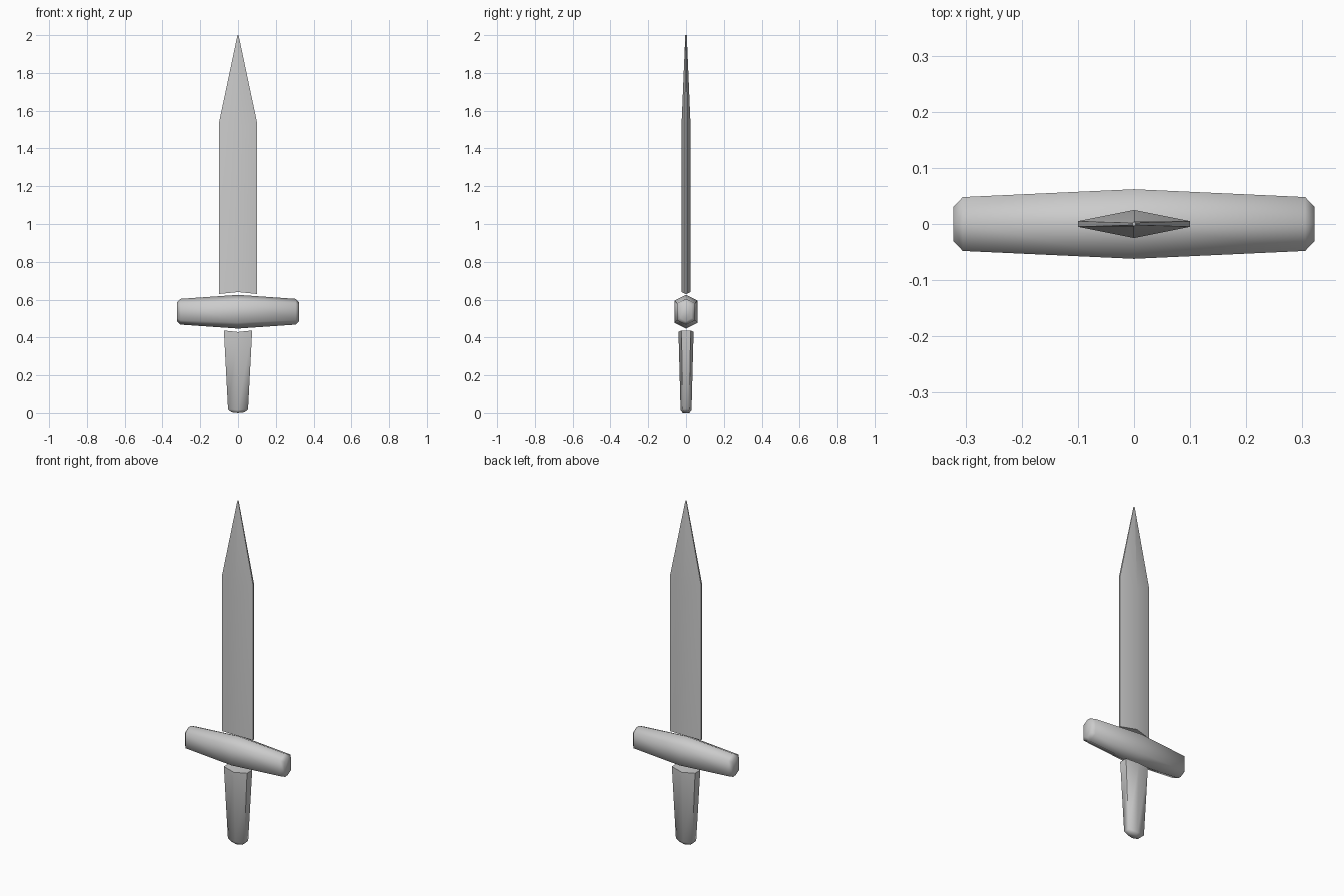
import bpy, bmesh, math

if "Cube" in bpy.data.objects:
    bpy.data.objects.remove(bpy.data.objects["Cube"])


def hex_ring(wide, thick, edge, level, mid_level):
    """Flattened hexagon: ridge points on the thick axis, narrow flats at both ends."""
    return [(-wide, -edge, level), (0, -thick, mid_level), (wide, -edge, level),
            (wide, edge, level), (0, thick, mid_level), (-wide, edge, level)]


def loft(name, rings):
    bm = bmesh.new()
    loops = [[bm.verts.new(p) for p in ring] for ring in rings]
    for a, b in zip(loops, loops[1:]):
        for i in range(6):
            j = (i + 1) % 6
            bm.faces.new((a[i], a[j], b[j], b[i]))
    # End caps split along the ridge so they can be slightly bent
    for ring in (loops[0], loops[-1]):
        bm.faces.new((ring[0], ring[1], ring[4], ring[5]))
        bm.faces.new((ring[1], ring[2], ring[3], ring[4]))
    bmesh.ops.recalc_face_normals(bm, faces=bm.faces)
    mesh = bpy.data.meshes.new(name)
    bm.to_mesh(mesh)
    bm.free()
    obj = bpy.data.objects.new(name, mesh)
    bpy.context.collection.objects.link(obj)
    bpy.ops.object.select_all(action='DESELECT')
    obj.select_set(True)
    bpy.context.view_layer.objects.active = obj
    bpy.ops.object.shade_smooth_by_angle(angle=math.radians(70))
    return obj


# Blade with a central ridge, tapering to the tip
loft("blade", [
    hex_ring(0.10, 0.025, 0.005, 0.63, 0.64),
    hex_ring(0.10, 0.025, 0.005, 1.54, 1.50),
    hex_ring(0.003, 0.004, 0.002, 2.0, 2.0),
])

# Grip, narrowing downwards to a bevelled butt
loft("grip", [
    hex_ring(0.036, 0.018, 0.012, 0.004, 0.0),
    hex_ring(0.053, 0.029, 0.018, 0.02, 0.015),
    hex_ring(0.075, 0.040, 0.024, 0.437, 0.429),
])

# Crossguard: hexagonal sections along x, thickest in the middle
sections = [(0.322, 0.030, 0.052, 0.034), (0.305, 0.048, 0.068, 0.045)]
stations = ([(-x, y, z, e) for x, y, z, e in sections]
            + [(0, 0.062, 0.089, 0.058)] + sections[::-1])
loft("crossguard", [
    [(x, py, 0.536 + pz) for py, pz in
     ((-y, -e), (0, -z), (y, -e), (y, e), (0, z), (-y, e))]
    for x, y, z, e in stations
])
